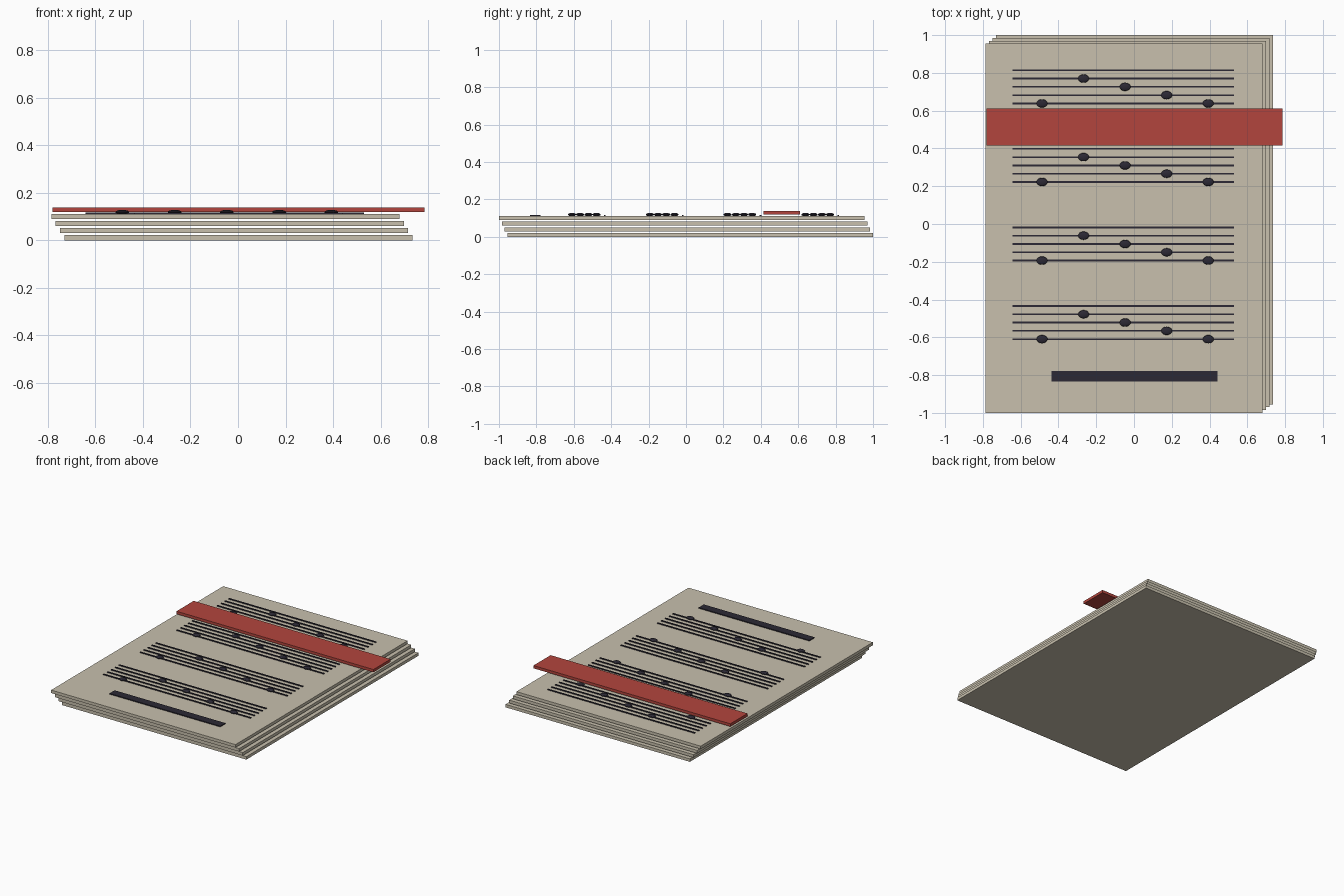
import bpy

if "Cube" in bpy.data.objects:
    bpy.data.objects.remove(bpy.data.objects["Cube"])


def material(name, color):
    m = bpy.data.materials.new(name)
    m.diffuse_color = (*color, 1)
    m.use_nodes = True
    m.node_tree.nodes["Principled BSDF"].inputs["Base Color"].default_value = m.diffuse_color
    return m


PAPER = material("paper", (0.58, 0.53, 0.42))
INK = material("ink", (0.025, 0.022, 0.035))
RED = material("red", (0.45, 0.06, 0.047))


def box(name, center, size, mat):
    bpy.ops.mesh.primitive_cube_add(size=1, location=center)
    o = bpy.context.object
    o.name = name
    o.scale = size
    bpy.ops.object.transform_apply(location=False, rotation=False, scale=True)
    o.data.materials.append(mat)
    return o


def note(name, center):
    bpy.ops.mesh.primitive_uv_sphere_add(segments=16, ring_count=8, radius=1, location=center)
    o = bpy.context.object
    o.name = name
    o.scale = (0.029, 0.022, 0.009)
    bpy.ops.object.transform_apply(location=False, rotation=False, scale=True)
    o.data.materials.append(INK)
    bpy.ops.object.shade_smooth_by_angle()


# Stack of slightly shifted sheets
for i in range(4):
    box(f"sheet_{i + 1}", (0.002 - 0.0183 * i, 0.0225 - 0.015 * i, 0.0107 + 0.0297 * i),
        (1.466, 1.955, 0.0214), PAPER)

# Four staves of five lines, each with five note heads
LINE_GAP = 0.0439
NOTES = [(-0.487, 4), (-0.267, 1), (-0.047, 2), (0.173, 3), (0.393, 4)]
for s in range(4):
    top = 0.814 - 0.416 * s
    for k in range(5):
        box(f"staff_{s + 1}_line_{k + 1}", (-0.056, top - LINE_GAP * k, 0.1135),
            (1.172, 0.009, 0.006), INK)
    for n, (x, k) in enumerate(NOTES):
        note(f"staff_{s + 1}_note_{n + 1}", (x, top - LINE_GAP * k, 0.119))

# Title bar near the page edge
box("title_bar", (0.003, -0.806, 0.1135), (0.88, 0.058, 0.007), INK)

# Red ribbon band across the top
box("ribbon", (0.003, 0.513, 0.128), (1.566, 0.195, 0.02), RED)
